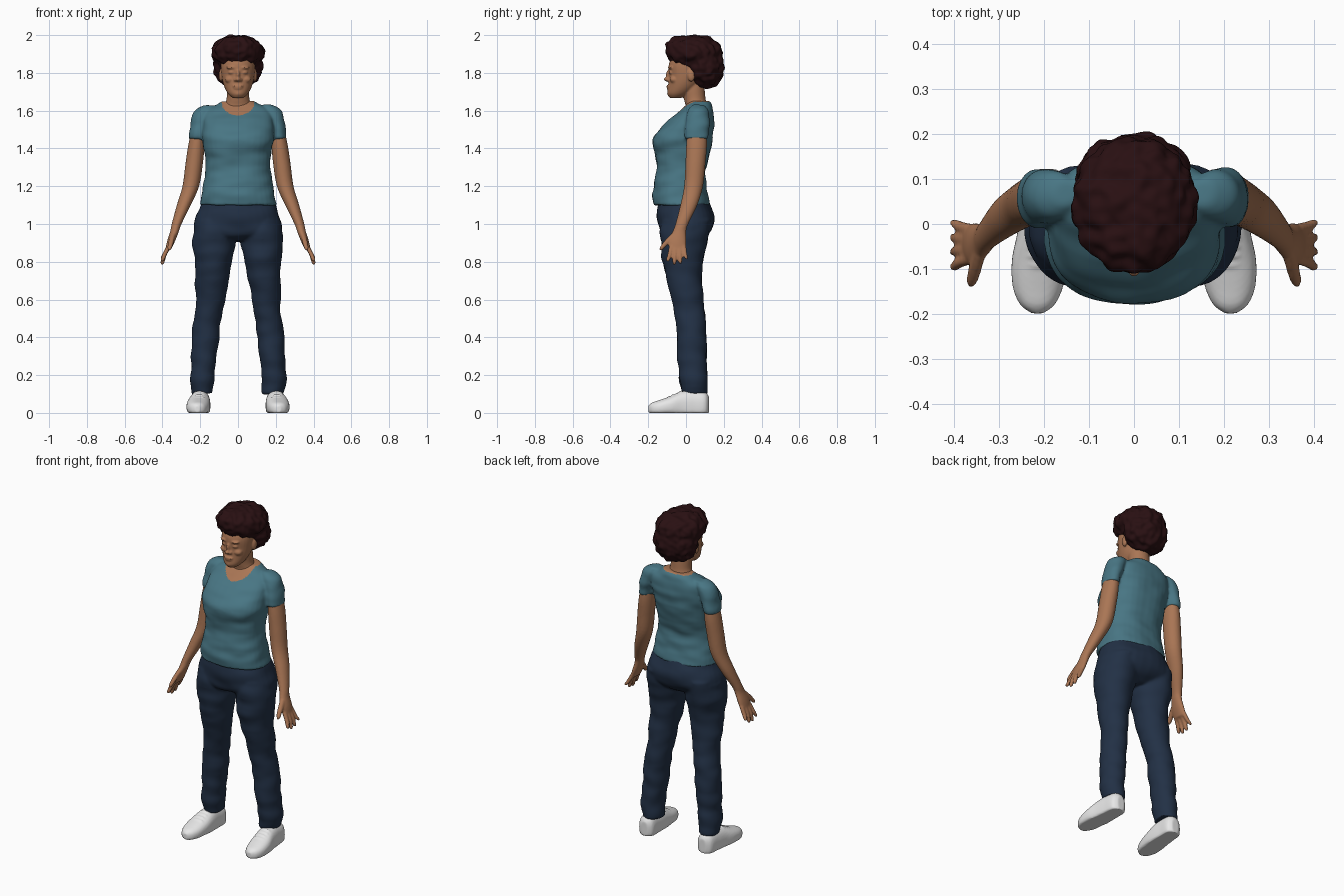
import bpy, bmesh, math
from mathutils import Matrix, Vector, noise

cube = bpy.data.objects.get("Cube")
if cube:
    bpy.data.objects.remove(cube, do_unlink=True)


def material(name, r, g, b):
    mat = bpy.data.materials.new(name)
    mat.use_nodes = True
    mat.diffuse_color = (r, g, b, 1)
    bsdf = next(n for n in mat.node_tree.nodes if n.type == 'BSDF_PRINCIPLED')
    bsdf.inputs["Base Color"].default_value = (r, g, b, 1)
    bsdf.inputs["Roughness"].default_value = .8
    return mat


SKIN = material("warm skin", .40, .18, .09)
SHIRT = material("teal cotton", .065, .18, .23)
DENIM = material("navy denim", .016, .03, .06)
HAIR = material("dark brown hair", .022, .005, .006)
WHITE = material("white canvas", .8, .8, .8)


def spline(rings, steps=5):
    """Smoothly interpolate a list of ring tuples (Catmull-Rom)."""
    pts = [Vector(r) for r in rings]
    pts = [pts[0]] + pts + [pts[-1]]
    out = []
    for a, b, c, d in zip(pts, pts[1:], pts[2:], pts[3:]):
        for i in range(steps):
            t = i / steps
            out.append(b + (c - a) * (t / 2)
                       + (a * 2 - b * 5 + c * 4 - d) * (t * t / 2)
                       + (b * 3 - a - c * 3 + d) * (t ** 3 / 2))
    return out + [pts[-1]]


def loft(bm, rings, side=1, power=2, along_y=False, sides=32):
    """Closed tube through rings of (x, y, z, half width, half depth)."""
    loops = []
    for x, y, z, rx, ry in spline(rings):
        loop = []
        for i in range(sides):
            t = math.tau * i / sides
            c, s = math.cos(t), math.sin(t)
            a = rx * math.copysign(abs(c) ** (2 / power), c)
            b = ry * math.copysign(abs(s) ** (2 / power), s)
            co = (x + a, y, max(z + b, 0)) if along_y else (x + a, y + b, z)
            loop.append(bm.verts.new((co[0] * side, co[1], co[2])))
        loops.append(loop)
    for low, high in zip(loops, loops[1:]):
        for i in range(sides):
            j = (i + 1) % sides
            bm.faces.new((low[i], low[j], high[j], high[i]))
    bm.faces.new(loops[0])
    bm.faces.new(loops[-1])


def blob(bm, centre, radii):
    matrix = Matrix.Translation(centre) @ Matrix.Diagonal((*radii, 1))
    bmesh.ops.create_uvsphere(bm, u_segments=24, v_segments=16, radius=1, matrix=matrix)


def finish(name, bm, mats, voxel=.008, smooth=4, rumple=0, scale=(1, 1, 1)):
    """Fuse the overlapping volumes into one skin, then rumple the surface."""
    bmesh.ops.recalc_face_normals(bm, faces=bm.faces)
    mesh = bpy.data.meshes.new(name)
    bm.to_mesh(mesh)
    bm.free()
    ob = bpy.data.objects.new(name, mesh)
    bpy.context.collection.objects.link(ob)
    remesh = ob.modifiers.new("fuse", 'REMESH')
    remesh.mode = 'VOXEL'
    remesh.voxel_size = voxel
    soft = ob.modifiers.new("soften", 'SMOOTH')
    soft.factor = .5
    soft.iterations = smooth
    bpy.context.view_layer.update()
    graph = bpy.context.evaluated_depsgraph_get()
    baked = bpy.data.meshes.new_from_object(ob.evaluated_get(graph))
    ob.modifiers.clear()
    ob.data = baked
    baked.name = name
    baked.materials.clear()
    for mat in mats:
        baked.materials.append(mat)
    if rumple:
        moves = [v.normal * rumple * noise.noise(v.co * Vector(scale)) for v in baked.vertices]
        for v, move in zip(baked.vertices, moves):
            v.co += move
    for face in baked.polygons:
        face.use_smooth = True
        face.material_index = 0
    return ob


# T-shirt: torso and short sleeves
bm = bmesh.new()
loft(bm, [(0, -.022, 1.1, .203, .148), (0, -.03, 1.16, .193, .146), (0, -.03, 1.26, .174, .132),
          (0, -.02, 1.34, .174, .137), (0, -.018, 1.44, .187, .16), (0, .003, 1.5, .19, .145),
          (0, .035, 1.56, .185, .114), (0, .055, 1.6, .165, .09), (0, .07, 1.63, .12, .071),
          (0, .072, 1.65, .085, .052)], power=2.4)
for s in (1, -1):
    loft(bm, [(.15, .07, 1.63, .03, .03), (.178, .066, 1.6, .05, .052), (.198, .062, 1.55, .05, .062),
              (.212, .057, 1.5, .044, .064), (.218, .055, 1.45, .042, .063)], s)
shirt = finish("t_shirt", bm, [SHIRT, SKIN], rumple=.007, scale=(9, 9, 20))

# Scooped neckline
for face in shirt.data.polygons:
    x, y, z = face.center
    scoop = y < .06 and (x / .088) ** 2 + ((z - 1.65) / .075) ** 2 < 1
    face.material_index = 1 if scoop or z > 1.646 else 0

# Trousers: hips and two legs
bm = bmesh.new()
loft(bm, [(0, -.015, 1.14, .185, .125), (0, -.004, 1.06, .212, .147), (0, 0, .99, .235, .145),
          (0, -.008, .94, .225, .12), (0, -.01, .91, .17, .07)], power=2.3)
for s in (1, -1):
    loft(bm, [(.125, .002, 1.02, .1, .13), (.128, -.01, .92, .113, .126), (.13, -.017, .8, .099, .105),
              (.14, -.008, .7, .086, .093), (.147, .01, .6, .077, .083), (.16, .022, .5, .072, .079),
              (.172, .03, .4, .072, .08), (.188, .037, .2, .064, .074), (.187, .046, .1, .057, .068)], s)
finish("trousers", bm, [DENIM], rumple=.009, scale=(8, 8, 14))

# Bare arms with hands
for s, name in ((1, "left_arm"), (-1, "right_arm")):
    bm = bmesh.new()
    loft(bm, [(.21, .058, 1.51, .033, .048), (.22, .056, 1.42, .043, .055), (.232, .05, 1.32, .046, .053),
              (.25, .04, 1.2, .044, .05), (.287, .015, 1.1, .037, .045), (.325, -.022, 1, .026, .034),
              (.336, -.035, .96, .023, .036), (.354, -.045, .91, .021, .047),
              (.37, -.045, .865, .015, .045)], s)
    # Four fingers and a thumb
    for root, tip, end in ((-.077, -.095, .8), (-.056, -.062, .785), (-.034, -.03, .79), (-.012, .002, .812)):
        loft(bm, [(.362, root, .89, .013, .013), (.388, (root + tip) / 2, .84, .013, .012),
                  (.4, tip, end + .01, .011, .01), (.402, tip, end, .005, .005)], s, sides=12)
    loft(bm, [(.343, -.06, .95, .014, .018), (.352, -.092, .915, .015, .019),
              (.36, -.122, .88, .013, .015), (.364, -.134, .86, .007, .008)], s, sides=12)
    finish(name, bm, [SKIN], voxel=.006, smooth=3)

# Head and neck
bm = bmesh.new()
loft(bm, [(0, -.055, 1.667, .028, .03), (0, -.038, 1.69, .053, .06), (0, -.014, 1.73, .074, .08),
          (0, 0, 1.78, .086, .09), (0, .008, 1.85, .09, .098), (0, .03, 1.93, .075, .08)])
loft(bm, [(0, .04, 1.57, .1, .055), (0, .055, 1.62, .078, .058), (0, .047, 1.66, .061, .057),
          (0, .04, 1.72, .058, .058), (0, .04, 1.78, .05, .05)])
# Nose, lips and chin
blob(bm, (0, -.099, 1.766), (.014, .019, .012))
blob(bm, (0, -.091, 1.79), (.01, .015, .028))
blob(bm, (0, -.092, 1.73), (.028, .012, .006))
blob(bm, (0, -.09, 1.718), (.024, .013, .006))
blob(bm, (0, -.076, 1.69), (.024, .024, .018))
for s in (1, -1):
    blob(bm, (.014 * s, -.092, 1.763), (.009, .012, .009))      # nostrils
    blob(bm, (.034 * s, -.077, 1.802), (.018, .014, .009))      # closed eyelids
    blob(bm, (.034 * s, -.078, 1.828), (.028, .018, .008))      # brows
    blob(bm, (.042 * s, -.062, 1.765), (.028, .024, .02))       # cheeks
    blob(bm, (.09 * s, .028, 1.787), (.012, .02, .033))         # ears
finish("head", bm, [SKIN], voxel=.005, smooth=3)

# Short curly hair
bm = bmesh.new()
blob(bm, (0, .045, 1.908), (.141, .15, .092))
blob(bm, (0, -.02, 1.927), (.11, .092, .068))
blob(bm, (0, .1, 1.832), (.132, .102, .116))
finish("hair", bm, [HAIR], rumple=.012, scale=(32, 32, 32))

# Lace-up shoes
for s, name in ((1, "left_shoe"), (-1, "right_shoe")):
    bm = bmesh.new()
    loft(bm, [(.195, .122, .04, .022, .045), (.197, .1, .04, .047, .07), (.2, .04, .04, .052, .08),
              (.203, -.02, .04, .057, .074), (.21, -.08, .035, .062, .054), (.214, -.14, .026, .056, .042),
              (.215, -.18, .022, .038, .032), (.215, -.199, .02, .012, .018)], s, 2.4, True)
    for i in range(4):
        blob(bm, (.205 * s, -.03 - .02 * i, .11 - .009 * i), (.03, .006, .006))
    finish(name, bm, [WHITE], voxel=.006, smooth=2)
